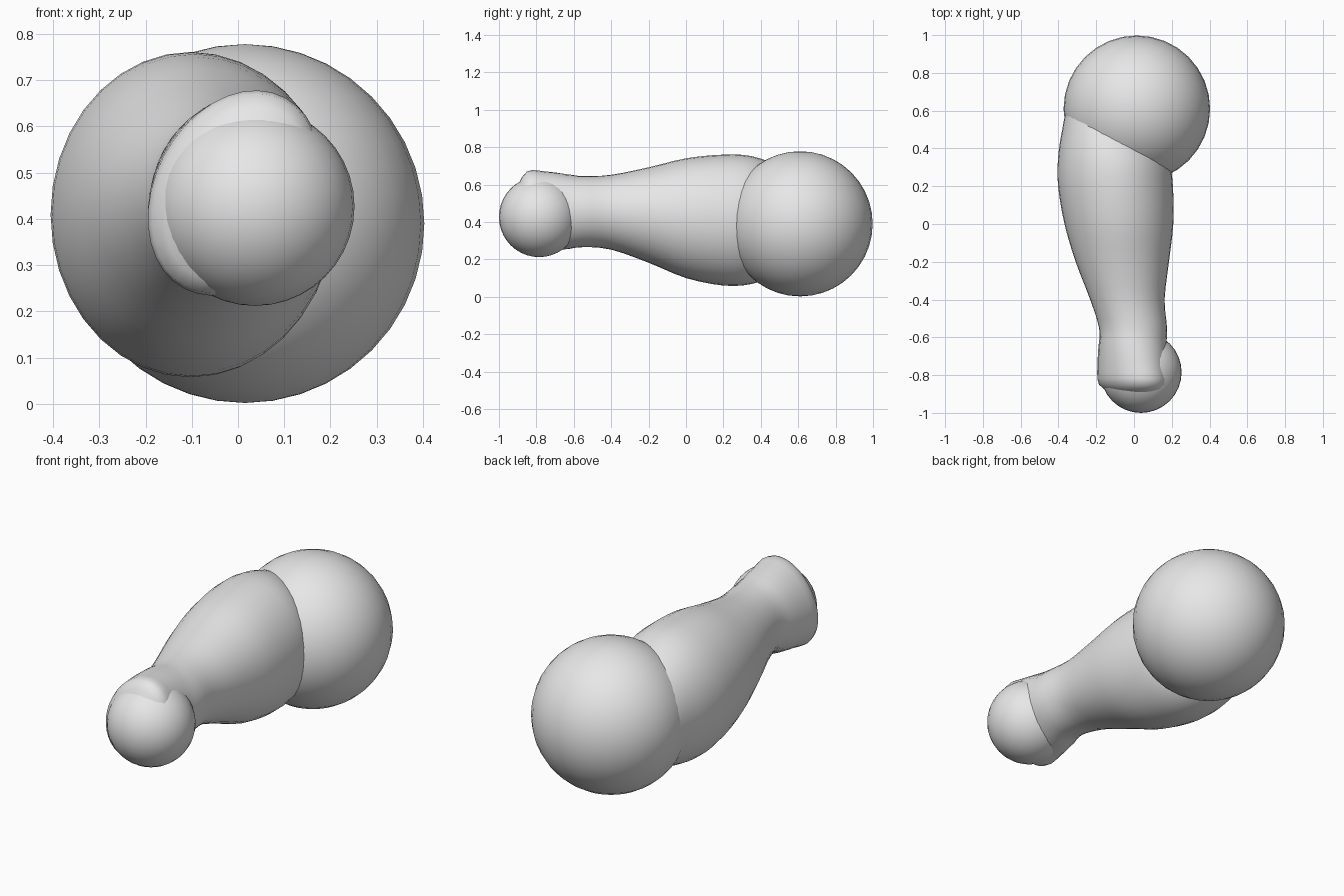
import bpy
import bmesh
import math

cube = bpy.data.objects.get("Cube")
if cube:
    bpy.data.objects.remove(cube, do_unlink=True)

grey = bpy.data.materials.new("plain_grey")
grey.use_nodes = True
colour = (0.8, 0.8, 0.8, 1)
grey.diffuse_color = colour
grey.node_tree.nodes["Principled BSDF"].inputs["Base Color"].default_value = colour


def add_object(name, bm):
    mesh = bpy.data.meshes.new(name)
    bmesh.ops.recalc_face_normals(bm, faces=bm.faces)
    for face in bm.faces:
        face.smooth = True
    bm.to_mesh(mesh)
    bm.free()
    mesh.materials.append(grey)
    obj = bpy.data.objects.new(name, mesh)
    bpy.context.collection.objects.link(obj)
    return obj


def ball(name, centre, radius):
    bm = bmesh.new()
    bmesh.ops.create_uvsphere(bm, u_segments=32, v_segments=20, radius=radius)
    obj = add_object(name, bm)
    obj.location = centre
    return obj


def spline(a, b, c, d, t):
    """Smooth interpolation between b and c."""
    return [q + 0.5 * t * (r - p + t * (2 * p - 5 * q + 4 * r - s + t * (3 * (q - r) + s - p)))
            for p, q, r, s in zip(a, b, c, d)]


def loft(name, sections, steps=3, sides=36):
    """Skin tilted ellipses: y, centre x, centre z, half width, half height, tilt."""
    rings = []
    last = len(sections) - 1
    for i in range(last):
        near = [sections[min(max(i + k, 0), last)] for k in (-1, 0, 1, 2)]
        rings += [spline(*near, step / steps) for step in range(steps)]
    rings.append(sections[-1])
    bm = bmesh.new()
    loops = []
    for y, cx, cz, rx, rz, tilt in rings:
        co, si = math.cos(math.radians(tilt)), math.sin(math.radians(tilt))
        loop = []
        for k in range(sides):
            angle = math.tau * k / sides
            u, v = rx * math.cos(angle), rz * math.sin(angle)
            loop.append(bm.verts.new((cx + u * co + v * si, y, cz - u * si + v * co)))
        loops.append(loop)
    for a, b in zip(loops, loops[1:]):
        for k in range(sides):
            n = (k + 1) % sides
            bm.faces.new((a[k], a[n], b[n], b[k]))
    bm.faces.new(loops[0])
    bm.faces.new(loops[-1])
    return add_object(name, bm)


# Rounded ends
ball("large_back_ball", (0.015, 0.61, 0.39), 0.388)
ball("small_front_ball", (0.037, -0.785, 0.427), 0.215)

# Swelling body that narrows to a neck and sinks into both balls
loft("tapered_body", [
    (-0.91, 0.01, 0.45, 0.10, 0.13, 28),
    (-0.85, -0.005, 0.455, 0.165, 0.228, 28),
    (-0.75, -0.01, 0.457, 0.174, 0.221, 26),
    (-0.65, -0.008, 0.455, 0.178, 0.205, 18),
    (-0.55, -0.005, 0.455, 0.18, 0.19, 0),
    (-0.40, -0.035, 0.452, 0.197, 0.2, 0),
    (-0.20, -0.062, 0.437, 0.247, 0.255, 0),
    (0.0, -0.08, 0.42, 0.288, 0.32, 0),
    (0.2, -0.098, 0.41, 0.304, 0.35, 0),
    (0.35, -0.11, 0.41, 0.292, 0.342, 0),
    (0.50, -0.14, 0.41, 0.24, 0.29, 0),
    (0.65, -0.14, 0.41, 0.20, 0.22, 0),
    (0.75, -0.1, 0.41, 0.12, 0.14, 0),
])
